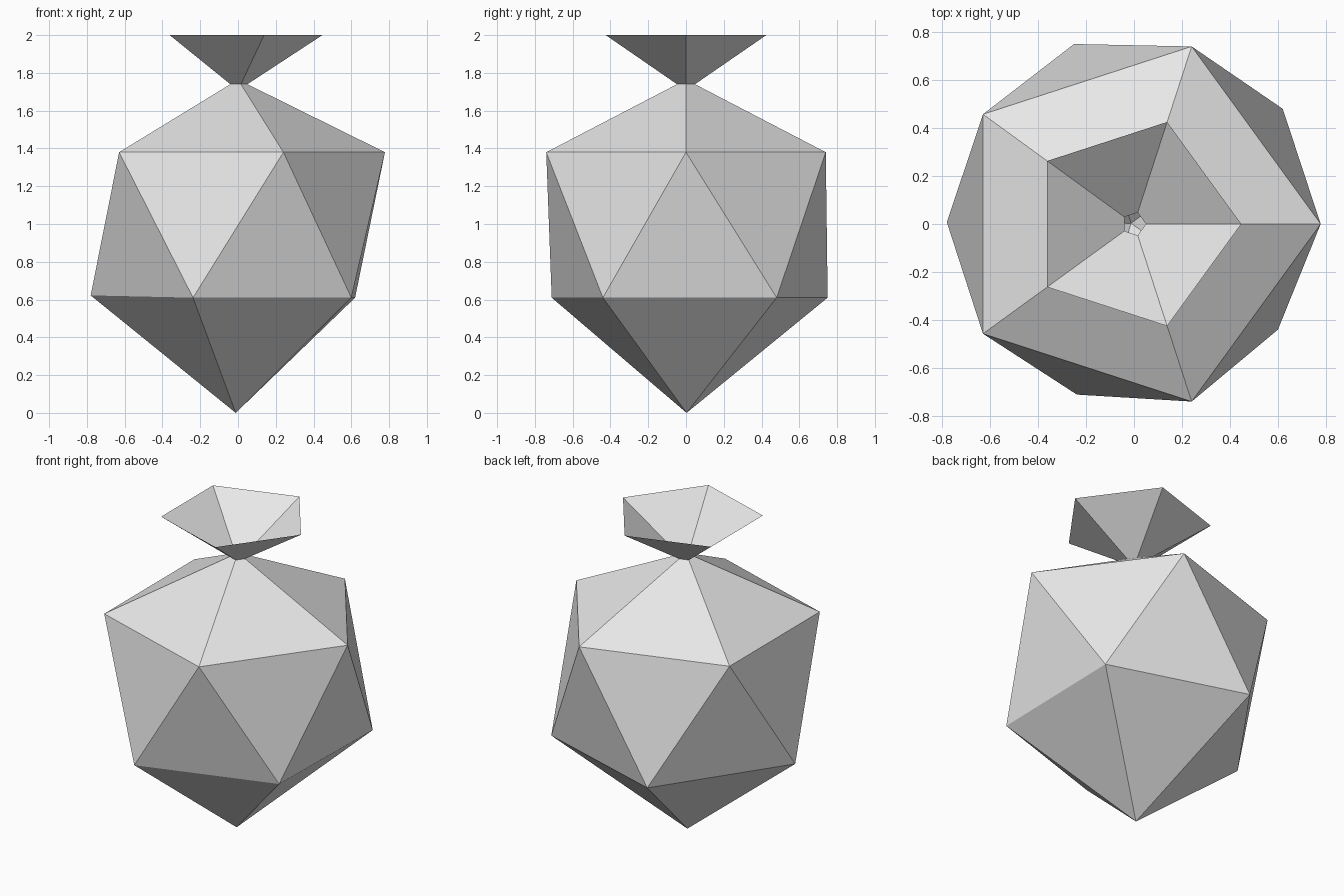
import bpy, bmesh, math

if "Cube" in bpy.data.objects:
    bpy.data.objects.remove(bpy.data.objects["Cube"])


def ring(bm, radius, z):
    return [bm.verts.new((radius * math.cos(math.tau * i / 5),
                          radius * math.sin(math.tau * i / 5), z)) for i in range(5)]


bm = bmesh.new()

# Pointed base and slightly uneven lower ring, set between the upper corners
tip = bm.verts.new((-0.012, 0.003, 0))
lower = [bm.verts.new(p) for p in ((0.62, 0.48, 0.61), (-0.25, 0.75, 0.61),
                                   (-0.78, 0.007, 0.622), (-0.238, -0.711, 0.61),
                                   (0.6, -0.44, 0.61))]

# Shoulder, pinched neck and flared open mouth
upper = ring(bm, 0.778, 1.38)
neck = ring(bm, 0.05, 1.74)
mouth = ring(bm, 0.447, 2.0)

for i in range(5):
    j = (i + 1) % 5
    bm.faces.new((tip, lower[j], lower[i]))
    bm.faces.new((lower[i], upper[j], upper[i]))
    bm.faces.new((lower[i], lower[j], upper[j]))
    bm.faces.new((upper[i], upper[j], neck[j], neck[i]))
    bm.faces.new((neck[i], neck[j], mouth[j], mouth[i]))

mesh = bpy.data.meshes.new("tied_sack")
bm.to_mesh(mesh)
bm.free()

mat = bpy.data.materials.new("light grey")
mat.diffuse_color = (0.8, 0.8, 0.8, 1)
mat.use_nodes = True
mat.node_tree.nodes["Principled BSDF"].inputs["Base Color"].default_value = mat.diffuse_color
mesh.materials.append(mat)
bpy.context.collection.objects.link(bpy.data.objects.new("tied_sack", mesh))
